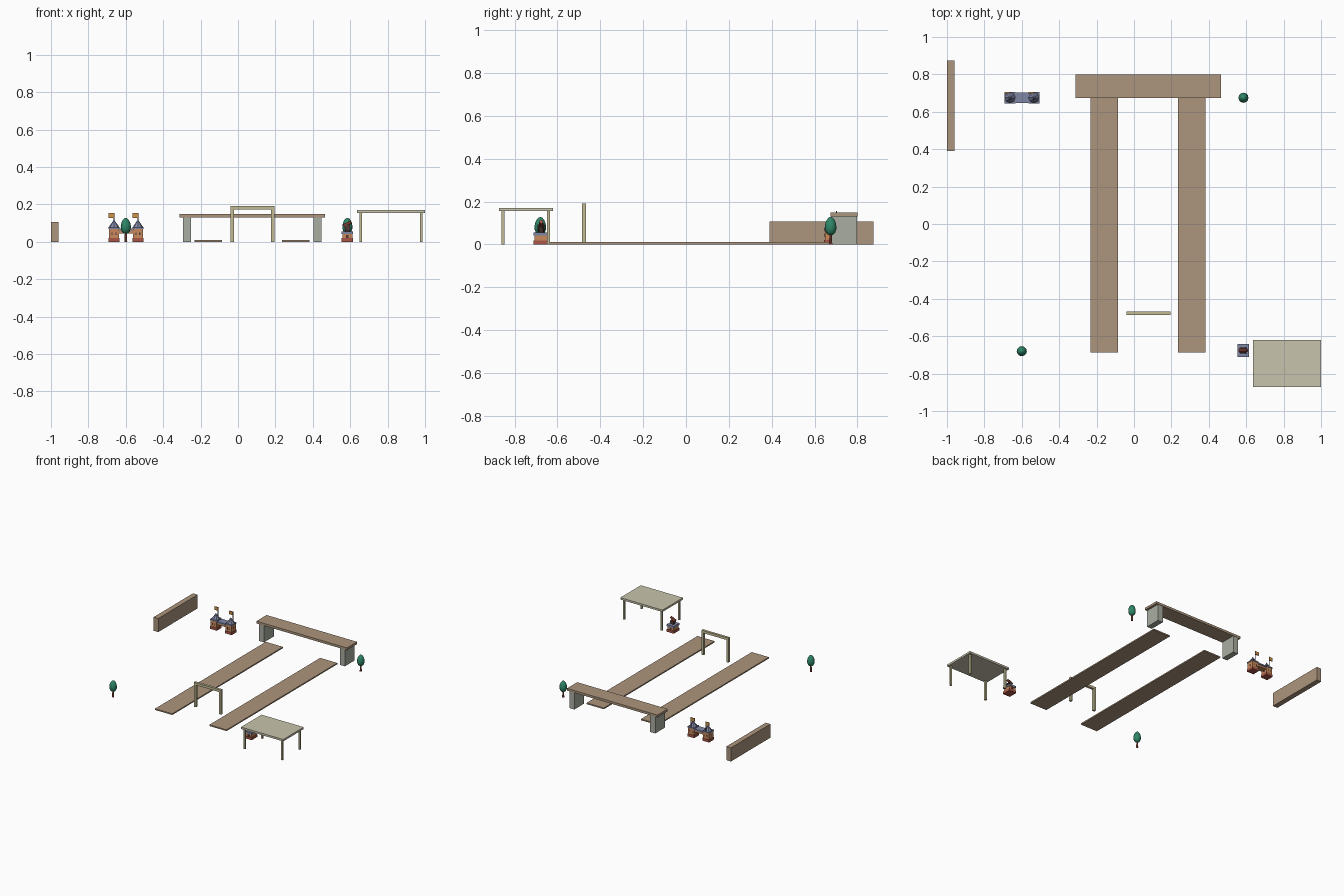
import bpy
from math import radians, pi
from mathutils import Matrix, Vector

cube = bpy.data.objects.get("Cube")
if cube:
    bpy.data.objects.remove(cube, do_unlink=True)


def material(name, *rgb):
    col = [((c / 255 + 0.055) / 1.055) ** 2.4 for c in rgb] + [1]
    m = bpy.data.materials.new(name)
    m.use_nodes = True
    m.diffuse_color = col
    m.node_tree.nodes["Principled BSDF"].inputs["Base Color"].default_value = col
    return m


wood = material("brown wood", 172, 149, 125)
canvas = material("pale canvas", 201, 196, 173)
post_mat = material("straw post", 194, 187, 149)
stone = material("grey stone", 170, 174, 162)
leaf = material("teal leaf", 46, 134, 103)
red = material("brick red", 168, 86, 70)
clay = material("orange clay", 200, 138, 92)
slate = material("blue slate", 128, 134, 165)
gold = material("gold flag", 204, 148, 72)
dark = material("dark brown", 82, 58, 52)


def finish(name, mat):
    ob = bpy.context.object
    ob.name = name
    ob.data.materials.append(mat)
    return ob


def box(name, mat, x, y, z):
    """Box spanning the given (low, high) pairs."""
    spans = (x, y, z)
    bpy.ops.mesh.primitive_cube_add(size=1)
    ob = finish(name, mat)
    mid = Vector([(a + b) / 2 for a, b in spans])
    size = [b - a for a, b in spans]
    ob.data.transform(Matrix.Translation(mid) @ Matrix.Diagonal(size + [1]))
    return ob


def around(c, half):
    return (c - half, c + half)


def cone(name, mat, loc, r1, r2, depth, sides=8, rot=(0, 0, 0)):
    bpy.ops.mesh.primitive_cone_add(vertices=sides, radius1=r1, radius2=r2,
                                    depth=depth, location=loc, rotation=rot)
    return finish(name, mat)


# Long wall, two floor planks
box("long_wall", wood, (-1, -0.96), (0.39, 0.875), (0, 0.106))
for side, x in (("right", -0.159), ("left", 0.309)):
    box(side + "_plank", wood, around(x, 0.074), (-0.688, 0.675), (0, 0.01))

# Bridge on two stone piers
box("bridge_deck", wood, (-0.314, 0.465), (0.675, 0.8), (0.131, 0.149))
for side, x in (("right", -0.272), ("left", 0.425)):
    box(side + "_pier", stone, around(x, 0.022), (0.677, 0.798), (0, 0.131))

# Free standing gate
box("gate_beam", post_mat, (-0.039, 0.194), (-0.486, -0.467), (0.172, 0.191))
for side, x in (("right", -0.03), ("left", 0.185)):
    box(side + "_gate_post", post_mat, around(x, 0.009), (-0.486, -0.467), (0, 0.172))

# Canopy on four posts
box("canopy_top", canvas, (0.637, 1), (-0.872, -0.62), (0.155, 0.17))
for x in (0.657, 0.98):
    for y in (-0.855, -0.641):
        box("canopy_post", post_mat, around(x, 0.007), around(y, 0.007), (0, 0.155))


# Egg-shaped trees
def tree(x, y):
    cone("tree_trunk", red, (x, y, 0.025), 0.008, 0.005, 0.05)
    bpy.ops.mesh.primitive_uv_sphere_add(segments=12, ring_count=8, radius=1)
    crown = finish("tree_crown", leaf)
    for v in crown.data.vertices:
        taper = 1 - 0.15 * v.co.z
        v.co = (x + 0.027 * taper * v.co.x, y + 0.027 * taper * v.co.y,
                0.085 + 0.043 * v.co.z)
    bpy.ops.object.shade_smooth_by_angle()


tree(-0.6, -0.68)
tree(0.585, 0.675)


# Two castle towers with windows, roofs and flags
def tower(x, y):
    box("tower_base", red, around(x, 0.029), around(y, 0.03), (0, 0.02))
    box("tower_body", clay, around(x, 0.026), around(y, 0.027), (0.02, 0.07))
    box("tower_cornice", slate, around(x, 0.029), around(y, 0.03), (0.068, 0.077))
    cone("tower_roof", slate, (x, y, 0.098), 0.029, 0, 0.042, 8)
    for dx in (-0.01, 0.01):
        box("tower_window", dark, around(x + dx, 0.003), around(y, 0.028), (0.035, 0.05))
    box("tower_side_window", dark, around(x, 0.027), around(y, 0.004), (0.035, 0.05))
    cone("flag_pole", dark, (x, y + 0.027, 0.114), 0.0025, 0.0025, 0.082, 6)
    box("flag", gold, (x - 0.03, x), around(y + 0.027, 0.003), (0.127, 0.153))


for tx in (-0.663, -0.535):
    tower(tx, 0.675)
box("castle_bridge", clay, (-0.637, -0.561), around(0.675, 0.024), (0.045, 0.06))
box("castle_bridge_roof", slate, (-0.634, -0.564), around(0.675, 0.029), (0.06, 0.071))

# Small gun house
hx, hy = 0.585, -0.676
box("house_base", red, around(hx, 0.031), around(hy, 0.035), (0, 0.019))
box("house_body", clay, around(hx, 0.027), around(hy, 0.031), (0.019, 0.042))
box("house_roof", slate, around(hx, 0.031), around(hy, 0.035), (0.042, 0.056))
box("house_door", dark, around(hx, 0.007), around(hy, 0.032), (0.019, 0.037))
cone("gun_mount", dark, (hx, hy, 0.069), 0.013, 0.009, 0.028)
cone("gun_barrel", red, (hx, hy, 0.094), 0.012, 0.009, 0.046, 10,
     (0, radians(60), 0))
for s in (-1, 1):
    cone("gun_wheel", dark, (hx, hy + s * 0.013, 0.076), 0.016, 0.016, 0.006, 10,
         (pi / 2, 0, 0))
